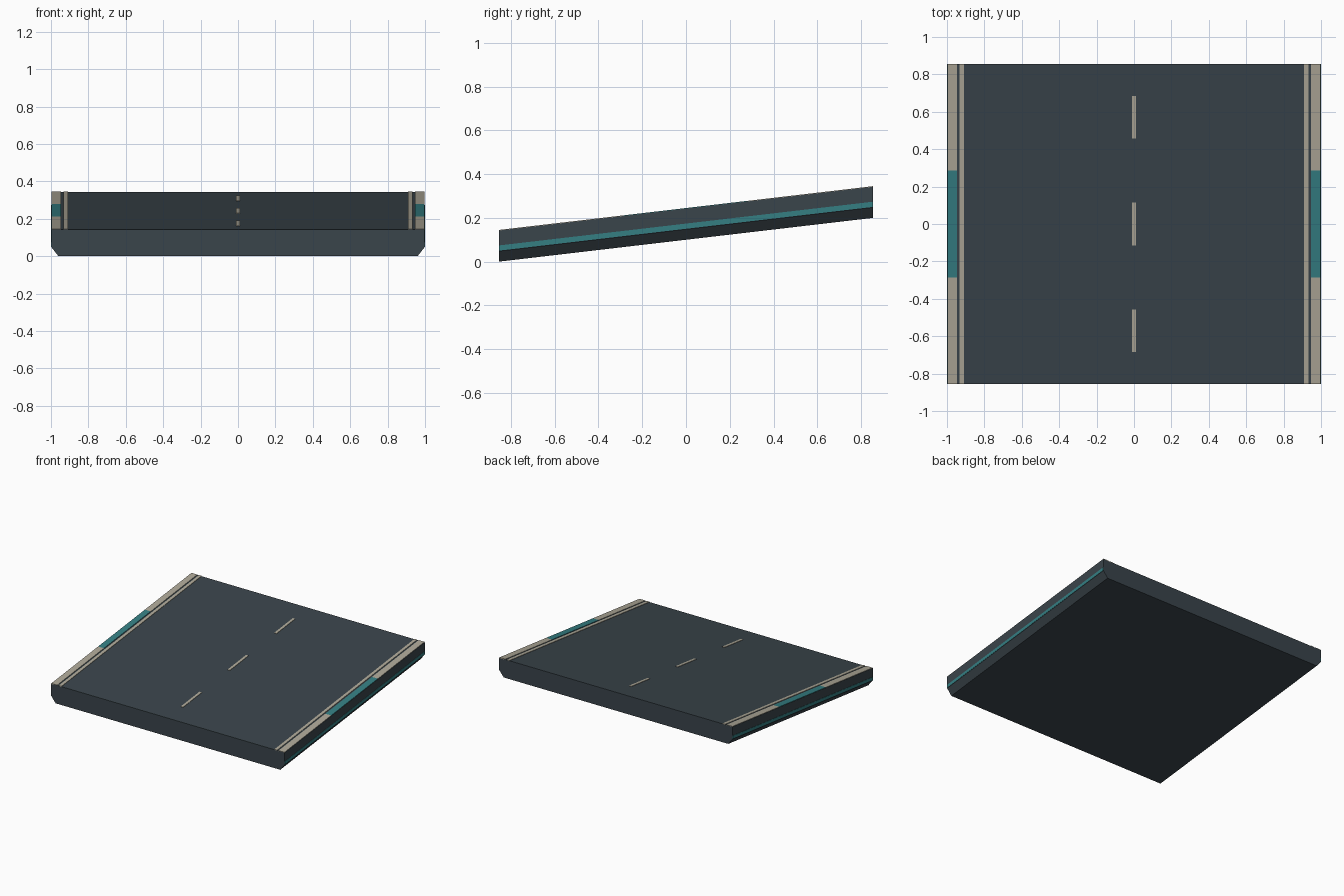
import bpy, bmesh

if "Cube" in bpy.data.objects:
    bpy.data.objects.remove(bpy.data.objects["Cube"])

HALF = 0.855           # half length along y
SLOPE = 0.2 / (2 * HALF)
THIRD = 2 * HALF / 3   # length of one marking module


def material(name, color):
    m = bpy.data.materials.new(name)
    m.diffuse_color = (*color, 1)
    m.use_nodes = True
    m.node_tree.nodes["Principled BSDF"].inputs["Base Color"].default_value = m.diffuse_color
    return m


asphalt = material("dark_asphalt", (0.042, 0.058, 0.070))
cream = material("cream_paint", (0.42, 0.39, 0.31))
teal = material("teal_paint", (0.035, 0.21, 0.225))


def ramp_prism(name, profile, y0, y1, mat):
    """Extrude an x-z profile along the slope, with plumb ends."""
    bm = bmesh.new()
    rings = [[bm.verts.new((x, y, z + SLOPE * (y + HALF))) for x, z in profile]
             for y in (y0, y1)]
    n = len(profile)
    bm.faces.new(rings[0])
    bm.faces.new(rings[1][::-1])
    for i in range(n):
        j = (i + 1) % n
        bm.faces.new((rings[0][i], rings[1][i], rings[1][j], rings[0][j]))
    bmesh.ops.recalc_face_normals(bm, faces=bm.faces)
    me = bpy.data.meshes.new(name)
    bm.to_mesh(me)
    bm.free()
    me.materials.append(mat)
    ob = bpy.data.objects.new(name, me)
    bpy.context.collection.objects.link(ob)
    return ob


def bar(name, xa, xb, za, zb, y0, y1, mat):
    return ramp_prism(name, [(xa, za), (xb, za), (xb, zb), (xa, zb)], y0, y1, mat)


# Sloped road slab with chamfered lower edges
W, TOP = 0.998, 0.142
ramp_prism("road_slab", [(-0.96, 0), (0.96, 0), (W, 0.048), (W, TOP),
                         (-W, TOP), (-W, 0.048)], -HALF, HALF, asphalt)

# Edge markings and side accents, mirrored left and right
for side, s in (("left", -1), ("right", 1)):
    bar(f"{side}_lane_line", s * 0.91, s * 0.933, TOP - 0.004, TOP + 0.003,
        -HALF, HALF, cream)
    for i, mat in enumerate((cream, teal, cream)):
        y = -HALF + i * THIRD
        bar(f"{side}_curb_stripe_{i + 1}", s * 0.946, s * 0.996,
            TOP - 0.004, TOP + 0.003, y, y + THIRD, mat)
    bar(f"{side}_side_accent", s * 0.99, s * 1.0, 0.05, 0.074, -HALF, HALF, teal)

# Dashed centre line
for i in range(3):
    y = (i - 1) * THIRD
    bar(f"centre_dash_{i + 1}", -0.01, 0.01, TOP - 0.004, TOP + 0.003,
        y - THIRD * 0.2, y + THIRD * 0.2, cream)
